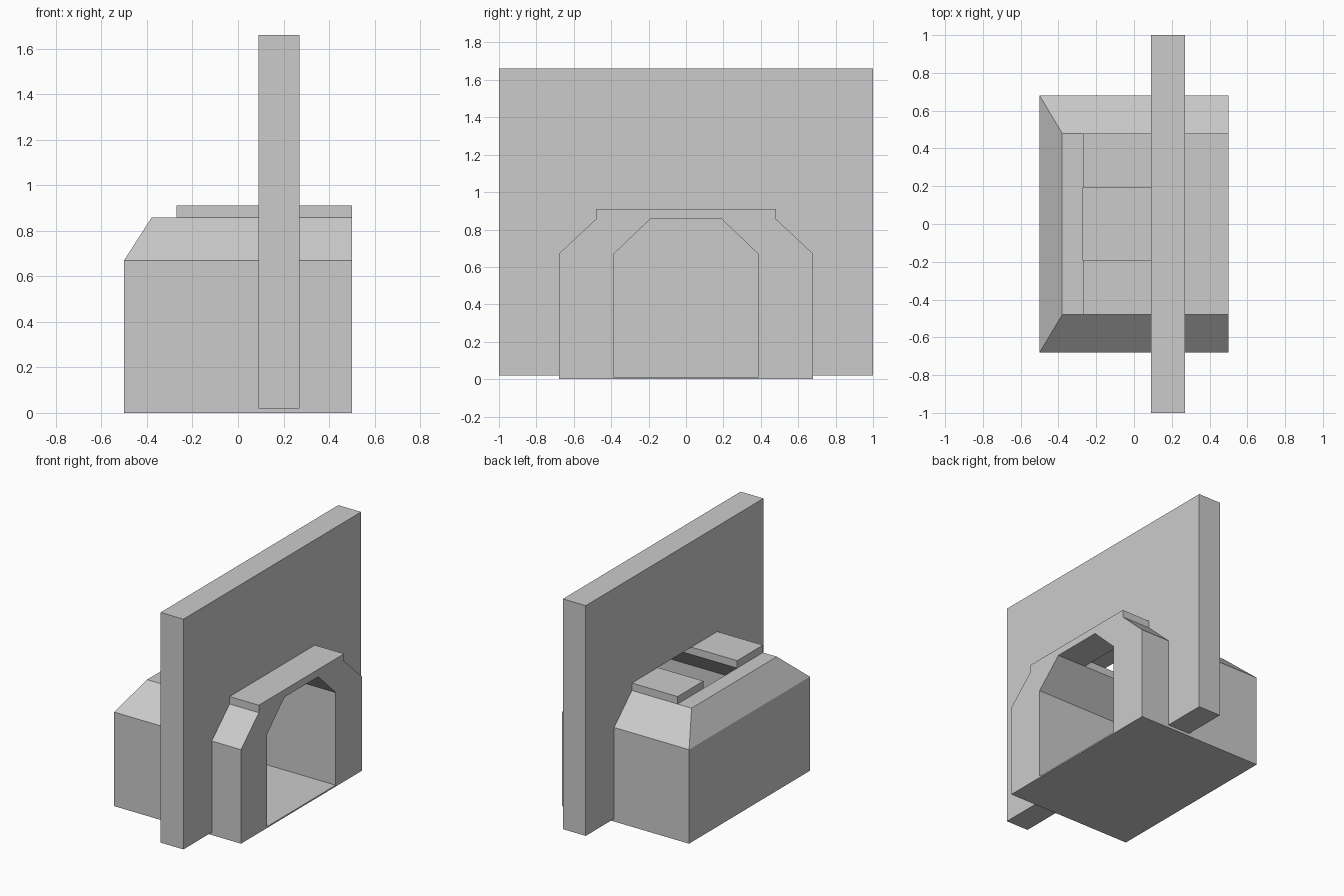
import bpy, bmesh

if "Cube" in bpy.data.objects:
    bpy.data.objects.remove(bpy.data.objects["Cube"])


def make_object(name, rings):
    """Solid lofted through equal-length rings of points, capped at both ends."""
    bm = bmesh.new()
    loops = [[bm.verts.new(p) for p in ring] for ring in rings]
    n = len(loops[0])
    for a, b in zip(loops, loops[1:]):
        for i in range(n):
            j = (i + 1) % n
            bm.faces.new((a[i], a[j], b[j], b[i]))
    bm.faces.new(loops[0][::-1])
    bm.faces.new(loops[-1])
    bmesh.ops.recalc_face_normals(bm, faces=bm.faces)
    mesh = bpy.data.meshes.new(name)
    bm.to_mesh(mesh)
    bm.free()
    obj = bpy.data.objects.new(name, mesh)
    bpy.context.collection.objects.link(obj)
    return obj


def extrude_x(name, half, x0, x1):
    """Mirror a half profile of (y, z) points across y = 0 and extrude along x."""
    profile = half + [(-y, z) for y, z in reversed(half)]
    return make_object(name, [[(x, y, z) for y, z in profile] for x in (x0, x1)])


def rect(x0, x1, y0, y1, z):
    return [(x0, y0, z), (x1, y0, z), (x1, y1, z), (x0, y1, z)]


# Main chamber, chamfered on the sides and the closed end
chamber = make_object("chamber", [
    rect(-0.5, 0.5, -0.68, 0.68, 0),
    rect(-0.5, 0.5, -0.68, 0.68, 0.67),
    rect(-0.38, 0.5, -0.48, 0.48, 0.857),
])

# Arched passage, open at the right end and through the top slot
cutter = extrude_x("passage_cutter",
                   [(0.385, 0.01), (0.385, 0.67), (0.19, 0.857), (0.19, 1.0)],
                   -0.27, 0.6)
cutter.hide_render = True
cutter.hide_viewport = True
cut = chamber.modifiers.new("passage", 'BOOLEAN')
cut.operation = 'DIFFERENCE'
cut.solver = 'EXACT'
cut.object = cutter

# Upright wall panel, fitted around the chamber
extrude_x("wall_panel",
          [(0.48, 0.91), (0.48, 0.857), (0.68, 0.67), (0.68, 0.02), (1, 0.02), (1, 1.66)],
          0.09, 0.27)

# Lintel over the mouth and two raised slabs beside the slot
make_object("lintel", [rect(0.27, 0.5, -0.48, 0.48, z) for z in (0.857, 0.91)])
for side, name in ((-1, "front_top_slab"), (1, "back_top_slab")):
    y0, y1 = sorted((side * 0.19, side * 0.48))
    make_object(name, [rect(-0.27, 0.27, y0, y1, z) for z in (0.857, 0.91)])
